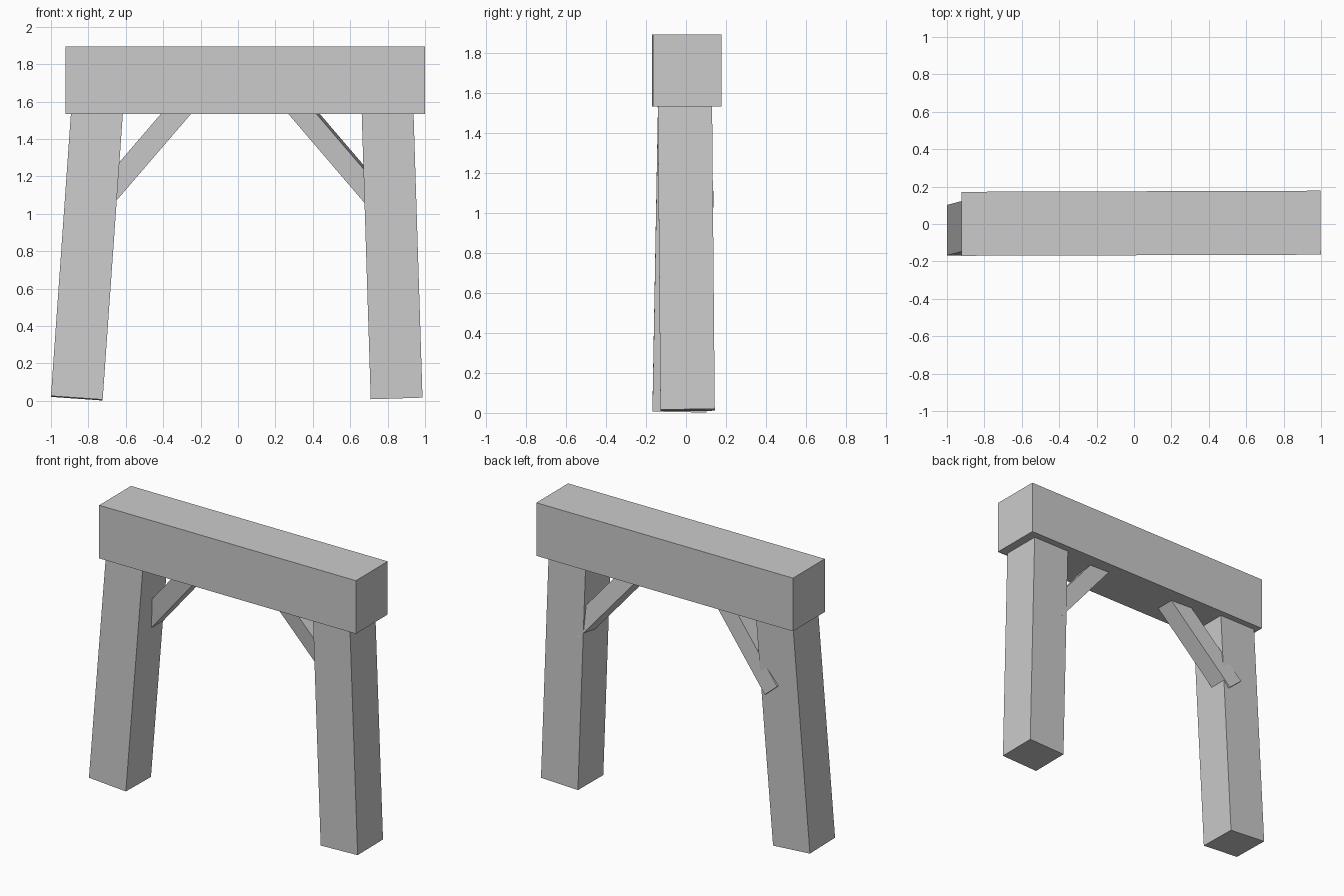
import bpy, bmesh
from math import radians
from mathutils import Vector, Matrix

if "Cube" in bpy.data.objects:
    bpy.data.objects.remove(bpy.data.objects["Cube"])


def timber(name, start, end, depth, height, roll=0.0):
    """Square-cut timber running from start to end; depth lies along y."""
    a, b = Vector(start), Vector(end)
    d = (b - a).normalized()
    side = Vector((0, 1, 0))
    side = (side - d * side.dot(d)).normalized()
    side = Matrix.Rotation(radians(roll), 3, d) @ side
    up = d.cross(side)
    frame = Matrix((d, side, up)).transposed().to_4x4()
    size = Matrix.Diagonal(((b - a).length, depth, height, 1))
    bm = bmesh.new()
    bmesh.ops.create_cube(bm, size=1, matrix=Matrix.Translation((a + b) / 2) @ frame @ size)
    bmesh.ops.recalc_face_normals(bm, faces=bm.faces)
    mesh = bpy.data.meshes.new(name)
    bm.to_mesh(mesh)
    bm.free()
    obj = bpy.data.objects.new(name, mesh)
    bpy.context.collection.objects.link(obj)
    return obj


# Heavy lintel, very slightly skewed
timber("lintel_beam", (-0.922, 0.001, 1.714), (0.998, 0.007, 1.714), 0.342, 0.36)

# Leaning posts, tops buried in the lintel
timber("left_post", (-0.862, -0.033, 0.014), (-0.750, -0.004, 1.60), 0.27, 0.277)
timber("right_post", (0.848, 0.008, 0.014), (0.798, -0.006, 1.60), 0.272, 0.277)

# Diagonal corner braces, lower ends just breaking through the posts' back faces
timber("left_brace", (-0.737, 0.072, 1.063), (-0.275, 0.004, 1.60), 0.13, 0.122)
timber("right_brace", (0.752, 0.066, 1.068), (0.297, 0.018, 1.60), 0.13, 0.115, roll=-6)
